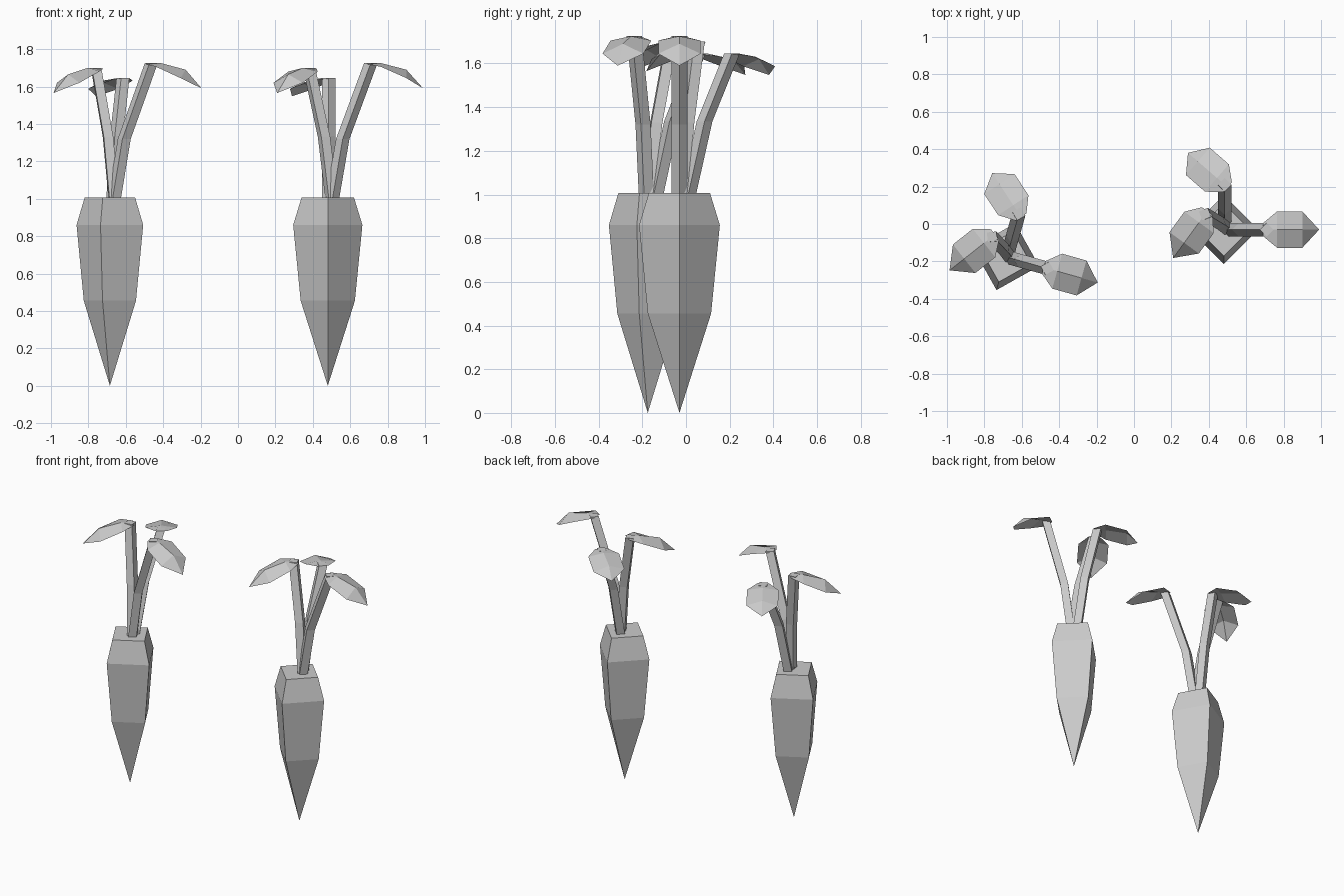
import bpy, bmesh, math
from mathutils import Matrix, Vector

cube = bpy.data.objects.get("Cube")
if cube:
    bpy.data.objects.remove(cube)

GREY = (0.6, 0.6, 0.6, 1)
mat = bpy.data.materials.new("plain grey")
mat.use_nodes = True
mat.diffuse_color = GREY
mat.node_tree.nodes["Principled BSDF"].inputs["Base Color"].default_value = GREY


def finish(bm, name, place, recalc=True):
    if recalc:
        bmesh.ops.recalc_face_normals(bm, faces=bm.faces)
    mesh = bpy.data.meshes.new(name)
    bm.to_mesh(mesh)
    bm.free()
    mesh.materials.append(mat)
    ob = bpy.data.objects.new(name, mesh)
    ob.matrix_world = place
    bpy.context.collection.objects.link(ob)


def tube(name, rings, place, heading=0, tip=None):
    """Four-sided loft through (centre, radius) rings, optionally ending in a tip."""
    bm = bmesh.new()
    loops = []
    for centre, radius in rings:
        loops.append([bm.verts.new(Vector(centre) + Vector(
            (math.cos(heading + i * math.pi / 2), math.sin(heading + i * math.pi / 2), 0)) * radius)
            for i in range(4)])
    for a, b in zip(loops, loops[1:]):
        for i in range(4):
            j = (i + 1) % 4
            bm.faces.new((a[i], a[j], b[j], b[i]))
    bm.faces.new(loops[-1])
    if tip:
        v = bm.verts.new(tip)
        for i in range(4):
            bm.faces.new((loops[0][i], loops[0][(i + 1) % 4], v))
    else:
        bm.faces.new(loops[0])
    finish(bm, name, place)


# leaf rows: distance along, half width, ridge drop, edge drop
LEAF = [(-0.02, 0.035, 0, 0.005), (0.055, 0.097, 0, 0.02), (0.19, 0.097, 0.035, 0.08)]


def leaf(name, start, angle, droop, length, place):
    """Drooping ridged blade that narrows to a point."""
    bm = bmesh.new()
    rows = [[bm.verts.new((x, s * w, -droop * (edge if s else ridge))) for s in (-1, 0, 1)]
            for x, w, ridge, edge in LEAF]
    for a, b in zip(rows, rows[1:]):
        for i in range(2):
            bm.faces.new((a[i], b[i], b[i + 1], a[i + 1]))
    point = bm.verts.new((length, 0, -droop * 0.135))
    for i in range(2):
        bm.faces.new((rows[-1][i], point, rows[-1][i + 1]))
    turn = Matrix.Translation(start) @ Matrix.Rotation(math.radians(angle), 4, "Z")
    finish(bm, name, place @ turn, recalc=False)


# stem path (base, bend, top), stem heading, leaf angle, leaf droop, leaf length
STEMS = {
    "side": ([(0.025, 0, 1), (0.08, 0, 1.32), (0.23, 0, 1.725)], 0, 0, 1, 0.28),
    "back": ([(0.005, 0.04, 1), (0.005, 0.115, 1.335), (0.005, 0.24, 1.645)], 90, 139, 0.72, 0.26),
    "front": ([(0.02, 0.005, 1), (-0.02, 0.035, 1.33), (-0.1, 0.083, 1.7)], 157, 234, 1, 0.29),
}
ROOT = [((0, 0, 0.455), 0.145), ((0, 0, 0.86), 0.185), ((0, 0, 1.007), 0.14)]

# two identical vegetables, the right one turned a little
for side, spot, turn in (("left", (0.48, -0.03, 0), 0), ("right", (-0.685, -0.175, 0), -15.7)):
    place = Matrix.Translation(spot) @ Matrix.Rotation(math.radians(turn), 4, "Z")
    tube(f"{side}_root", ROOT, place, tip=(0, 0, 0))
    for key, (path, heading, angle, droop, length) in STEMS.items():
        tube(f"{side}_{key}_stem", [(p, 0.036) for p in path], place, math.radians(heading))
        leaf(f"{side}_{key}_leaf", path[-1], angle, droop, length, place)
